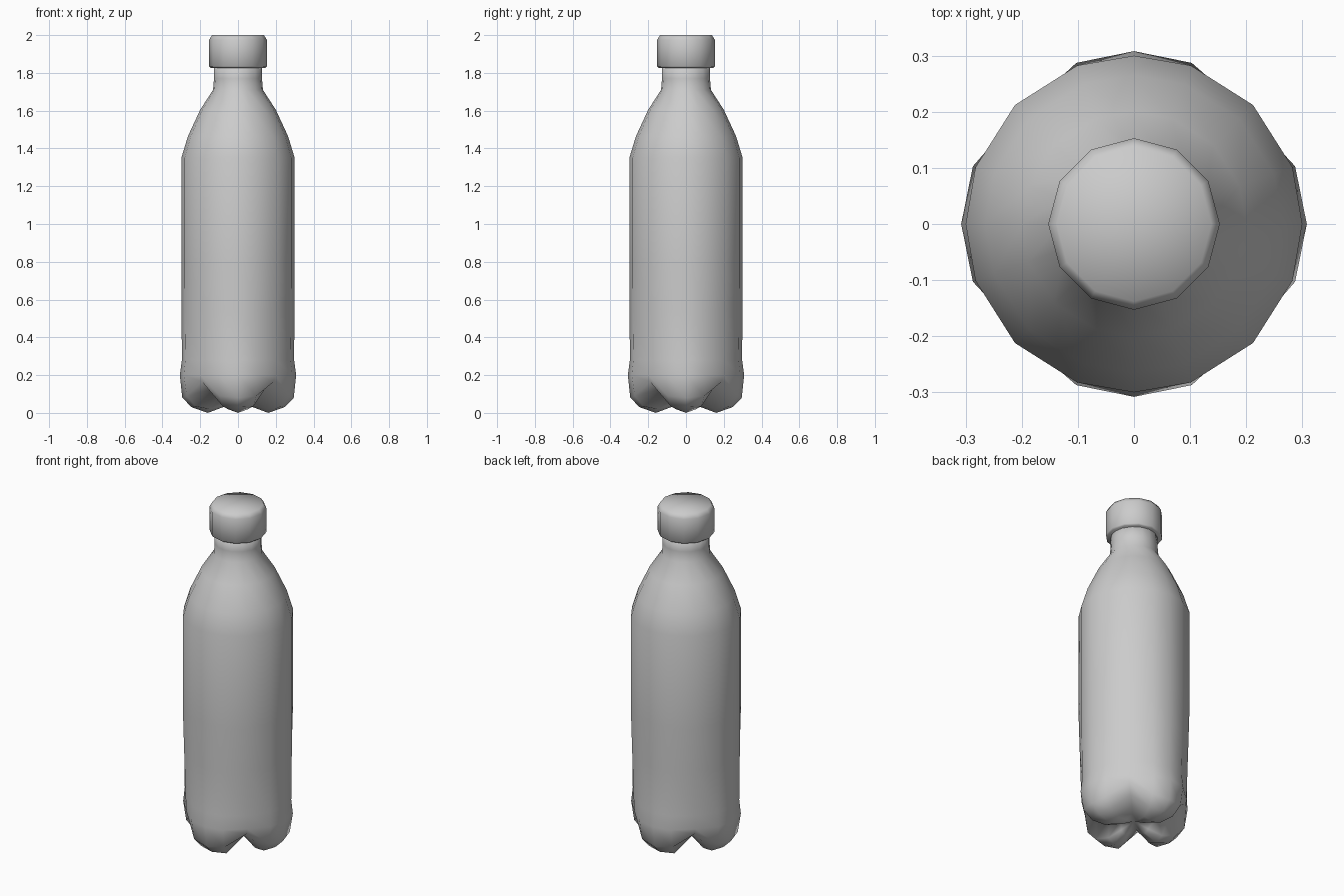
import bpy, bmesh
from math import radians, cos, sin

cube = bpy.data.objects.get("Cube")
if cube:
    bpy.data.objects.remove(cube, do_unlink=True)

# Single grey plastic
grey = bpy.data.materials.new("grey_plastic")
grey.use_nodes = True
colour = (0.6, 0.6, 0.6, 1)
grey.diffuse_color = colour
grey.node_tree.nodes["Principled BSDF"].inputs["Base Color"].default_value = colour


def loft(name, columns, top_z, bottom_z):
    """Skin a closed ring of (angle, profile) columns, profiles running top to bottom."""
    bm = bmesh.new()
    grid = [[bm.verts.new((r * cos(radians(a)), r * sin(radians(a)), z)) for r, z in prof]
            for a, prof in columns]
    top = bm.verts.new((0, 0, top_z))
    bottom = bm.verts.new((0, 0, bottom_z))
    for i, col in enumerate(grid):
        nxt = grid[(i + 1) % len(grid)]
        for j in range(len(col) - 1):
            bm.faces.new((col[j], col[j + 1], nxt[j + 1], nxt[j]))
        bm.faces.new((top, col[0], nxt[0]))
        bm.faces.new((bottom, nxt[-1], col[-1]))
    bmesh.ops.recalc_face_normals(bm, faces=bm.faces)
    mesh = bpy.data.meshes.new(name)
    bm.to_mesh(mesh)
    bm.free()
    mesh.materials.append(grey)
    mesh.shade_smooth()
    obj = bpy.data.objects.new(name, mesh)
    bpy.context.collection.objects.link(obj)
    return obj


# Neck, shoulder and straight wall shared by every column
upper = [(.127, 1.85), (.127, 1.77), (.132, 1.71), (.2, 1.605), (.265, 1.465), (.3, 1.35), (.3, .8)]

# Lower profiles: middle of a foot, its flank, and the groove between feet
foot = upper + [(.299, .55), (.297, .28), (.308, .2), (.295, .08), (.245, .03), (.16, 0), (.08, .03)]
flank = upper + [(.299, .55), (.296, .28), (.305, .2), (.288, .09), (.24, .035), (.16, .02), (.08, .045)]
groove = upper + [(.293, .55), (.285, .28), (.281, .2), (.268, .165), (.2, .125), (.13, .1), (.07, .085)]

# Four feet around the base
columns = []
for quarter in range(4):
    a = quarter * 90
    columns += [(a, foot), (a + 19.7, flank), (a + 45, groove), (a + 70.3, flank)]
loft("bottle_body", columns, 1.85, .075)

# Twelve-sided screw cap with softened rims
cap_profile = [(.138, 2.0), (.153, 1.975), (.153, 1.835), (.145, 1.827)]
loft("screw_cap", [(i * 30, cap_profile) for i in range(12)], 2.0, 1.827)
